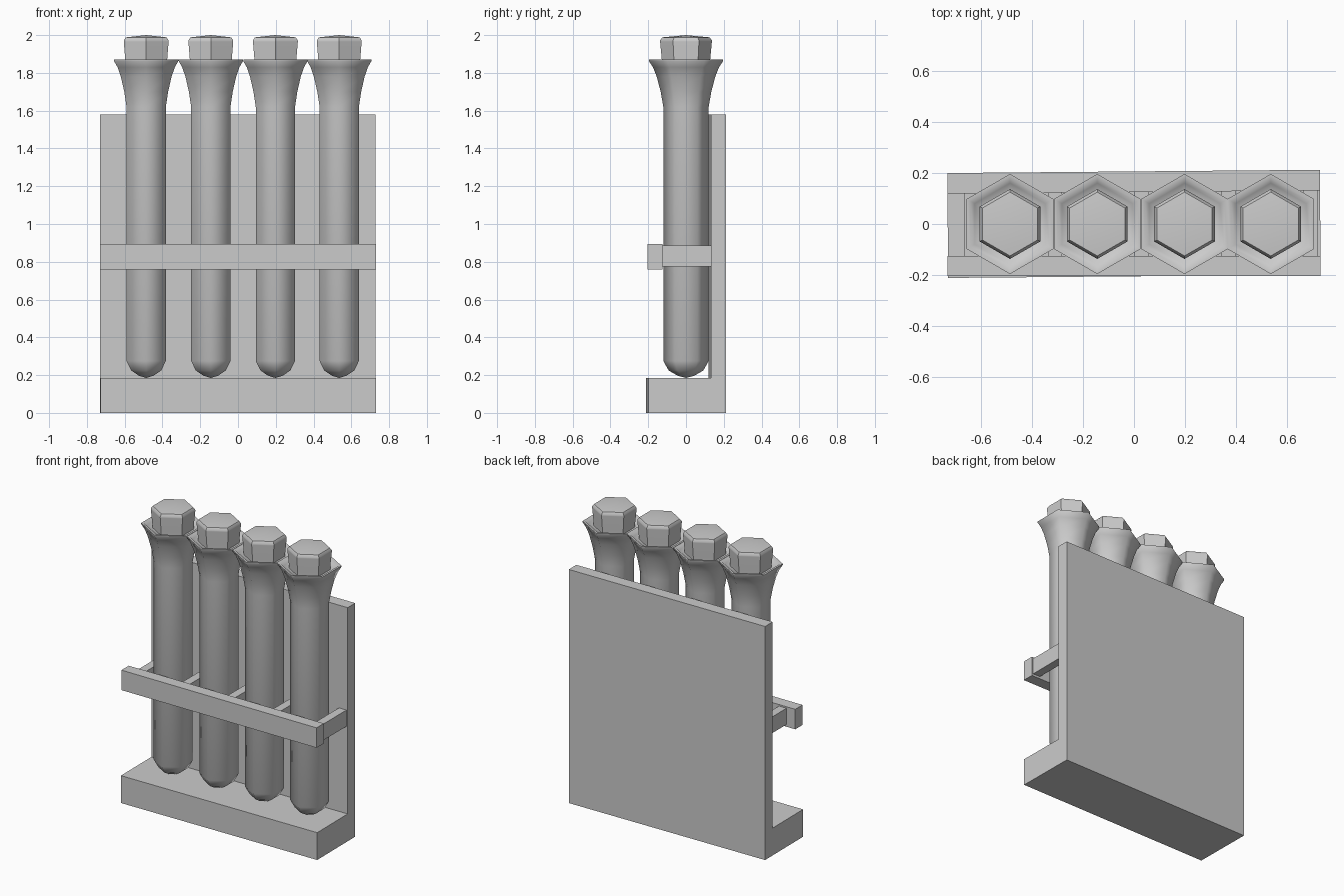
import bpy, bmesh
from math import sin, cos, pi, radians
from mathutils import Matrix

if "Cube" in bpy.data.objects:
    bpy.data.objects.remove(bpy.data.objects["Cube"])


def finish(bm, name, smooth=None):
    bmesh.ops.recalc_face_normals(bm, faces=bm.faces)
    me = bpy.data.meshes.new(name)
    bm.to_mesh(me)
    bm.free()
    ob = bpy.data.objects.new(name, me)
    bpy.context.collection.objects.link(ob)
    if smooth:
        bpy.ops.object.select_all(action='DESELECT')
        ob.select_set(True)
        bpy.context.view_layer.objects.active = ob
        bpy.ops.object.shade_smooth_by_angle(angle=radians(smooth))
    return ob


def box(name, x0, x1, y0, y1, z0, z1, turn=0.0):
    bm = bmesh.new()
    bmesh.ops.create_cube(bm, size=1)
    bmesh.ops.scale(bm, vec=(x1 - x0, y1 - y0, z1 - z0), verts=bm.verts)
    bmesh.ops.translate(bm, vec=((x0 + x1) / 2, (y0 + y1) / 2, (z0 + z1) / 2), verts=bm.verts)
    bmesh.ops.rotate(bm, cent=(0, 0, 0), matrix=Matrix.Rotation(radians(turn), 3, 'Z'), verts=bm.verts)
    return finish(bm, name)


def hex_lathe(name, x, profile, smooth):
    """Six-sided turned shape, corners pointing front and back."""
    bm = bmesh.new()
    rings = []
    for r, z in profile:
        if r == 0:
            rings.append([bm.verts.new((x, 0, z))] * 6)
        else:
            rings.append([bm.verts.new((x + r * cos(pi / 2 + i * pi / 3),
                                        r * sin(pi / 2 + i * pi / 3), z)) for i in range(6)])
    for a, b in zip(rings, rings[1:]):
        for i in range(6):
            j = (i + 1) % 6
            bm.faces.new(list(dict.fromkeys((a[i], a[j], b[j], b[i]))))
    return finish(bm, name, smooth)


# Rack: base, back board and front retaining bar, very slightly turned
TURN = 0.5
box("base", -0.73, 0.73, -0.205, 0.125, 0, 0.185, TURN)
box("back_board", -0.73, 0.73, 0.125, 0.206, 0, 1.58, TURN)
box("front_bar", -0.73, 0.73, -0.203, -0.125, 0.76, 0.895)

# Spacers joining the bar to the board between the tubes
for i, x in enumerate((-0.637, -0.31, 0.03, 0.37, 0.692)):
    box(f"spacer_{i + 1}", x - 0.028, x + 0.028, -0.127, 0.132, 0.775, 0.885)

# Tubes with flared mouths, and their stoppers
tube = [(0, 0.185), (0.045, 0.197), (0.092, 0.225), (0.12, 0.275), (0.12, 1.62),
        (0.134, 1.70), (0.155, 1.78), (0.175, 1.83), (0.196, 1.862), (0.196, 1.87),
        (0.18, 1.87), (0.16, 1.852), (0.12, 1.84), (0, 1.84)]
stopper = [(0, 1.835), (0.127, 1.835), (0.128, 1.87), (0.137, 1.965),
           (0.137, 1.972), (0.125, 1.988), (0, 2.0)]
for i, x in enumerate((-0.486, -0.144, 0.198, 0.536)):
    hex_lathe(f"tube_{i + 1}", x, tube, 62)
    hex_lathe(f"stopper_{i + 1}", x, stopper, 40)
